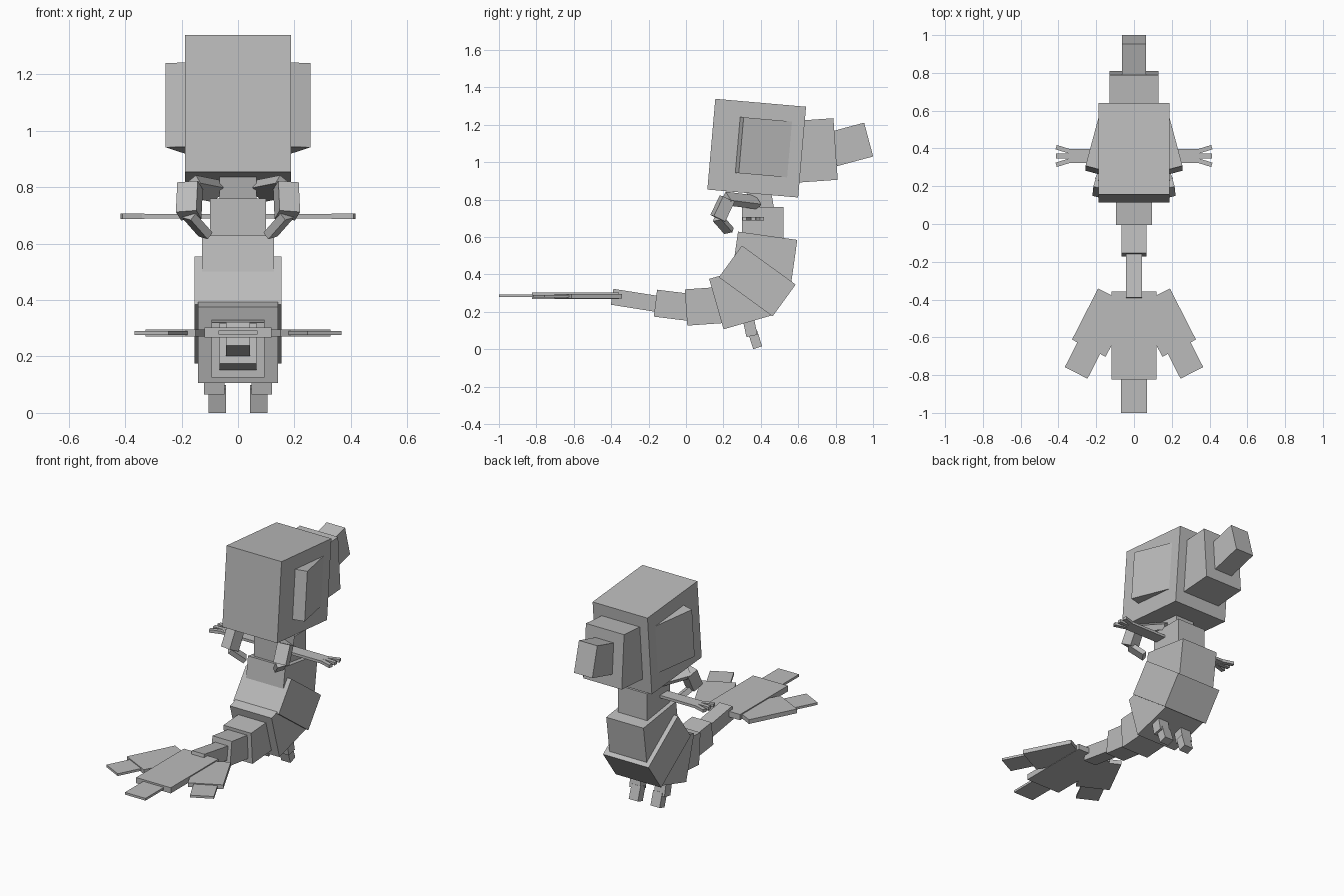
import bpy, bmesh
from math import radians
from mathutils import Matrix, Vector

default_cube = bpy.data.objects.get("Cube")
if default_cube:
    bpy.data.objects.remove(default_cube, do_unlink=True)

grey = bpy.data.materials.new("plain grey")
grey.use_nodes = True
grey.diffuse_color = (0.5, 0.5, 0.5, 1)
shader = grey.node_tree.nodes["Principled BSDF"]
shader.inputs["Base Color"].default_value = grey.diffuse_color


def add_box(name, centre, size, rotation):
    """Box of the given size, rotated and then moved to its centre."""
    bm = bmesh.new()
    scale = Matrix.Diagonal(Vector(size)).to_4x4()
    matrix = Matrix.Translation(centre) @ rotation.to_4x4() @ scale
    bmesh.ops.create_cube(bm, size=1, matrix=matrix)
    mesh = bpy.data.meshes.new(name)
    bm.to_mesh(mesh)
    bm.free()
    mesh.materials.append(grey)
    bpy.context.collection.objects.link(bpy.data.objects.new(name, mesh))


def block(name, centre, size, tilt=0, turn=0):
    """Box turned about z, then tilted about x, in degrees."""
    rotation = Matrix.Rotation(radians(tilt), 3, "X") @ Matrix.Rotation(radians(turn), 3, "Z")
    add_box(name, centre, size, rotation)


def segment(name, y, z, width, length, height, tilt=0):
    """Body segment on the middle line."""
    block(name, centre=(0, y, z), size=(width, length, height), tilt=tilt)


def limb(name, start, end, width, depth, across):
    """Box limb between two joints, its width lying along across."""
    axis = end - start
    length = axis.length
    axis.normalize()
    side_axis = (across - axis * across.dot(axis)).normalized()
    rotation = Matrix((side_axis, axis, side_axis.cross(axis))).transposed()
    add_box(name, (start + end) / 2, (width, length, depth), rotation)


# Head and snout
segment("head", y=0.378, z=1.075, width=0.374, length=0.487, height=0.487, tilt=-5)
segment("snout", y=0.65, z=1.06, width=0.26, length=0.3, height=0.33, tilt=4)
segment("snout_tip", y=0.88, z=1.095, width=0.125, length=0.2, height=0.187, tilt=15)

# Neck, torso and tail, from top to end
segment("neck", y=0.4, z=0.78, width=0.13, length=0.13, height=0.14, tilt=10)
segment("chest", y=0.41, z=0.67, width=0.2, length=0.22, height=0.18)
segment("upper_torso", y=0.417, z=0.468, width=0.254, length=0.32, height=0.28, tilt=-8)
segment("middle_torso", y=0.381, z=0.365, width=0.31, length=0.355, height=0.21, tilt=-36)
segment("lower_torso", y=0.29, z=0.278, width=0.284, length=0.266, height=0.28, tilt=16)
segment("tail_base", y=0.1, z=0.23, width=0.188, length=0.2, height=0.194, tilt=4)
segment("tail_middle", y=-0.064, z=0.234, width=0.132, length=0.2, height=0.145, tilt=-7)
segment("tail_end", y=-0.247, z=0.257, width=0.086, length=0.3, height=0.086, tilt=-9)

# Central tail fan
segment("tail_fan_centre", y=-0.59, z=0.285, width=0.236, length=0.465, height=0.035)
segment("tail_fan_tip", y=-0.85, z=0.285, width=0.14, length=0.3, height=0.014)

for side, s in (("left", 1), ("right", -1)):
    # Cheek panel, standing out at its front edge
    block(f"{side}_cheek", centre=(s * 0.172, 0.417, 1.08), size=(0.1, 0.28, 0.3), tilt=-5, turn=s * 15)

    # Angled fan blades
    block(f"{side}_fan_blade", centre=(s * 0.17, -0.522, 0.283), size=(0.2, 0.304, 0.026), turn=s * 27)
    block(f"{side}_fan_blade_tip", centre=(s * 0.245, -0.668, 0.283), size=(0.135, 0.27, 0.014), turn=s * 27)

    # Short leg and foot
    block(f"{side}_leg", centre=(s * 0.084, 0.34, 0.13), size=(0.072, 0.06, 0.12), tilt=12)
    block(f"{side}_foot", centre=(s * 0.074, 0.37, 0.05), size=(0.062, 0.05, 0.088), tilt=18)

    # Outstretched arm with three spread fingers
    block(f"{side}_arm", centre=(s * 0.215, 0.36, 0.697), size=(0.27, 0.075, 0.016))
    for finger, spread in (("front", -1), ("middle", 0), ("back", 1)):
        block(f"{side}_{finger}_finger", centre=(s * 0.374, 0.36 + spread * 0.035, 0.697),
              size=(0.08, 0.024, 0.018), turn=s * spread * 17)

    # Folded claw in three joints
    shoulder = Vector((s * 0.07, 0.38, 0.785))
    elbow = Vector((s * 0.17, 0.22, 0.805))
    wrist = Vector((s * 0.175, 0.17, 0.7))
    tip = Vector((s * 0.115, 0.23, 0.632))
    limb(f"{side}_claw_upper", shoulder, elbow, width=0.08, depth=0.035, across=Vector((s, 0.5, -0.8)))
    limb(f"{side}_claw_middle", elbow, wrist, width=0.075, depth=0.07, across=Vector((s, 0.3, 0)))
    limb(f"{side}_claw_tip", wrist, tip, width=0.055, depth=0.03, across=Vector((s, 0.2, 0.7)))
